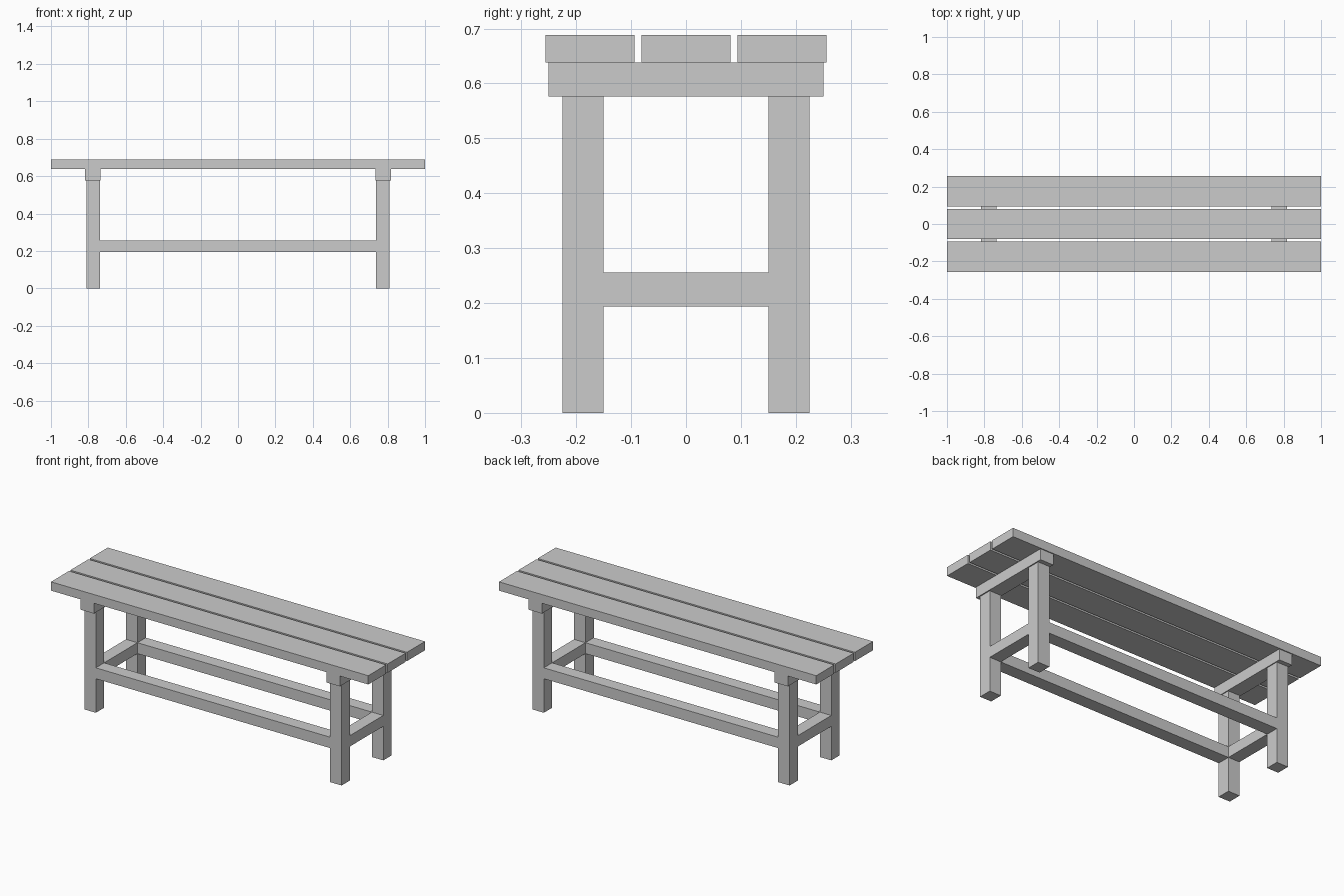
import bpy
import bmesh

if "Cube" in bpy.data.objects:
    bpy.data.objects.remove(bpy.data.objects["Cube"])


def box(name, x0, x1, y0, y1, z0, z1):
    """Axis-aligned box between two corners."""
    bm = bmesh.new()
    bmesh.ops.create_cube(bm, size=1.0)
    for v in bm.verts:
        v.co.x = x1 if v.co.x > 0 else x0
        v.co.y = y1 if v.co.y > 0 else y0
        v.co.z = z1 if v.co.z > 0 else z0
    mesh = bpy.data.meshes.new(name)
    bm.to_mesh(mesh)
    bm.free()
    obj = bpy.data.objects.new(name, mesh)
    bpy.context.collection.objects.link(obj)
    return obj


def span(sign, inner, outer):
    """Ordered range on either side of the centre."""
    return sorted((sign * inner, sign * outer))


SIDES = {"left": -1, "right": 1}
DEPTHS = {"front": -1, "back": 1}
SEAT_Z, BEAM_Z, TOP_Z = 0.638, 0.576, 0.688
LEG_X = (0.739, 0.811)
LEG_Y = (0.15, 0.225)
RAIL_Z = (0.194, 0.256)

# Seat planks
for name, y in (("front", -0.1745), ("middle", 0.0), ("back", 0.1745)):
    box(f"{name}_seat_plank", -1, 1, y - 0.081, y + 0.081, SEAT_Z, TOP_Z)

for side, sx in SIDES.items():
    # Crossbeams under the seat
    box(f"{side}_crossbeam", *span(sx, 0.734, 0.817), -0.25, 0.25, BEAM_Z, SEAT_Z)
    # Short stretchers between front and back legs
    box(f"{side}_stretcher", *span(sx, *LEG_X), -LEG_Y[0], LEG_Y[0], *RAIL_Z)
    # Legs
    for depth, sy in DEPTHS.items():
        box(f"{depth}_{side}_leg", *span(sx, *LEG_X), *span(sy, *LEG_Y), 0, BEAM_Z)

# Long stretchers between left and right legs
for depth, sy in DEPTHS.items():
    box(f"{depth}_long_stretcher", -LEG_X[0], LEG_X[0], *span(sy, *LEG_Y), *RAIL_Z)
